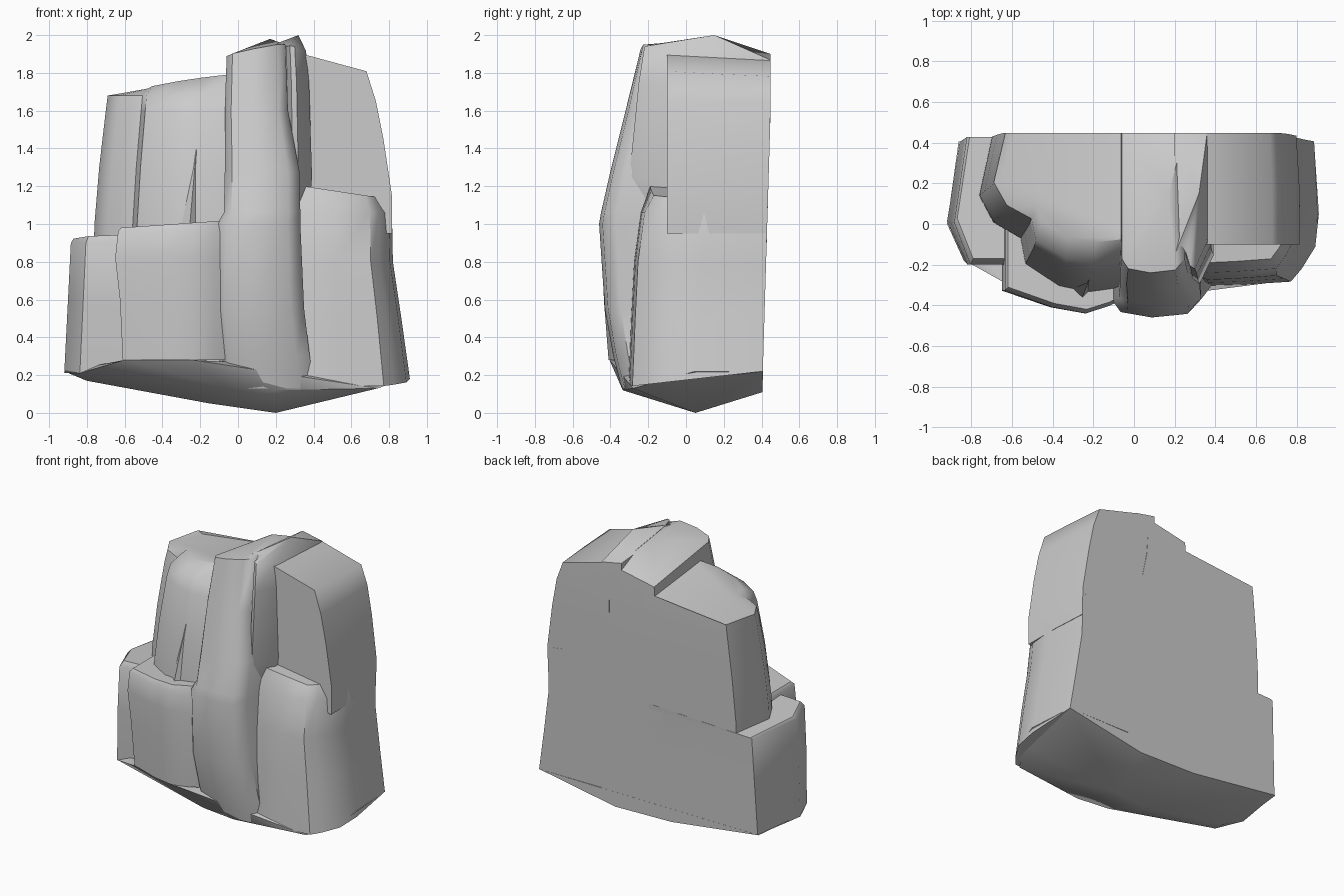
import bpy, bmesh, math

if "Cube" in bpy.data.objects:
    bpy.data.objects.remove(bpy.data.objects["Cube"])


def finish(name, bm, angle=45):
    bmesh.ops.recalc_face_normals(bm, faces=bm.faces)
    me = bpy.data.meshes.new(name)
    bm.to_mesh(me)
    bm.free()
    ob = bpy.data.objects.new(name, me)
    bpy.context.collection.objects.link(ob)
    bpy.ops.object.select_all(action='DESELECT')
    ob.select_set(True)
    bpy.context.view_layer.objects.active = ob
    bpy.ops.object.shade_smooth_by_angle(angle=math.radians(angle))
    return ob


def column(name, section, rows, tilt=0.0, apex=None, back=0.4, foot=0.0, drop=0.0, angle=45):
    """Loft a section (u across, v from back to front) through rows (z, x0, x1, front y).
    tilt slopes the top sideways, drop lowers its back, foot lowers the front of the base."""
    bm = bmesh.new()
    rings = []
    for i, (z, x0, x1, yf) in enumerate(rows):
        yb = back + 0.03 * min(z, 1.6)
        ring = []
        for u, v in section:
            x = x0 + u * (x1 - x0)
            zz = z
            if i == len(rows) - 1:
                zz += tilt * (x - (x0 + x1) / 2) - drop * (1 - v)
            elif i == 0:
                zz -= foot * v
            ring.append(bm.verts.new((x, yb + v * (yf - yb), zz)))
        rings.append(ring)
    n = len(section)
    for a, b in zip(rings, rings[1:]):
        for j in range(n):
            k = (j + 1) % n
            bm.faces.new((a[j], a[k], b[k], b[j]))
    bm.faces.new(rings[0])
    if apex:
        tip = bm.verts.new(apex)
        for j in range(n):
            bm.faces.new((rings[-1][j], rings[-1][(j + 1) % n], tip))
    else:
        bm.faces.new(rings[-1])
    return finish(name, bm, angle)


# Far left low shoulder, running behind the lower left block
column("left_shoulder",
       [(.07, 0), (0, .67), (.09, 1), (1, 1), (1, 0)],
       [(.21, -.92, 0, -.18), (.6, -.90, 0, -.2), (.9, -.885, 0, -.2), (.95, -.87, 0, -.17)],
       tilt=.04, drop=.03)

# Lower left bulging block
column("lower_left_block",
       [(0, 0), (0, .85), (.4, .96), (.68, 1), (.88, .95), (1, .9), (1, 0)],
       [(.28, -.61, -.07, -.41), (.6, -.625, -.05, -.435), (.82, -.65, -.05, -.44),
        (.96, -.635, -.05, -.44), (1.0, -.62, -.05, -.42)],
       tilt=.07, back=.28)

# Upper left block with stepped, chamfered left corner
column("upper_left_block",
       [(.08, 0), (0, .37), (.09, .54), (.26, .64), (.29, .8), (.5, .94), (.69, .98),
        (1, .94), (1, 0)],
       [(.8, -.765, .02, -.35), (1.0, -.76, .02, -.35), (1.3, -.735, .02, -.31),
        (1.6, -.70, .02, -.25), (1.68, -.69, .02, -.21), (1.76, -.65, .02, -.1)],
       tilt=.13, drop=.06)

# Small flake standing on the ledge
bm = bmesh.new()
bmesh.ops.create_cone(bm, cap_ends=True, segments=4, radius1=.07, radius2=0, depth=.46)
for v in bm.verts:
    v.co.x, v.co.y, v.co.z = v.co.x - .26 + .04 * (v.co.z > 0), v.co.y - .305 + .03 * (v.co.z > 0), v.co.z + 1.17
finish("ledge_flake", bm)

# Tall central pillar
column("centre_pillar",
       [(0, 0), (0, .9), (.1, .97), (.45, 1), (.85, .98), (1, .9), (1, 0)],
       [(.13, -.08, .40, -.34), (.3, -.10, .38, -.385), (.55, -.12, .35, -.43),
        (1.0, -.11, .33, -.46), (1.06, -.075, .33, -.45), (1.28, -.07, .325, -.4),
        (1.6, -.07, .265, -.32), (1.93, -.06, .25, -.24)],
       tilt=.2, apex=(.17, .15, 1.98), drop=.1)

# Thin fin beside the crevice
column("crevice_fin",
       [(0, 0), (0, .9), (.55, .88), (.75, .98), (1, 1), (1.6, .8), (1.6, 0)],
       [(1.05, .2, .31, -.2), (1.25, .2, .32, -.3), (1.75, .2, .31, -.25),
        (1.95, .2, .30, -.22)],
       tilt=-.2, apex=(.32, .15, 2.0), drop=.06)

# Upper right block, rounded over at the shoulder
column("upper_right_block",
       [(0, 0), (0, 1), (.5, 1.0), (1, 1), (1, .5), (.97, 0)],
       [(.95, .3, .815, -.1), (1.15, .3, .815, -.1), (1.45, .3, .77, -.1),
        (1.65, .3, .73, -.1), (1.86, .3, .68, -.1)],
       tilt=-.27, drop=.03, angle=62)

# Lower right block
column("lower_right_block",
       [(0, 0), (0, .97), (.1, 1), (.4, .99), (.77, .97), (.86, .88), (.97, .73), (1, .5), (.96, 0)],
       [(.22, .31, .91, -.305), (.5, .31, .865, -.29), (.8, .31, .82, -.275),
        (1.06, .31, .815, -.24), (1.17, .32, .78, -.19)],
       tilt=-.15, foot=.08)

# Tapering underside
bm = bmesh.new()
for co in [(-.92, .0, .22), (-.863, .407, .21), (-.84, -.175, .21), (-.6, -.31, .28),
           (-.24, -.405, .28), (-.05, -.32, .13), (-.6, -.1, .15), (-.8, -.05, .17),
           (-.15, -.05, .05), (.2, .05, 0), (.5, -.05, .09), (-.17, .405, .12), (.28, .405, .11),
           (.38, -.3, .135), (.2, -.335, .12), (.74, -.28, .13), (.88, -.1, .18), (.91, .05, .22),
           (.885, .407, .22)]:
    bm.verts.new(co)
bmesh.ops.convex_hull(bm, input=bm.verts)
bmesh.ops.delete(bm, geom=[v for v in bm.verts if not v.link_faces], context='VERTS')
finish("underside", bm, 40)
